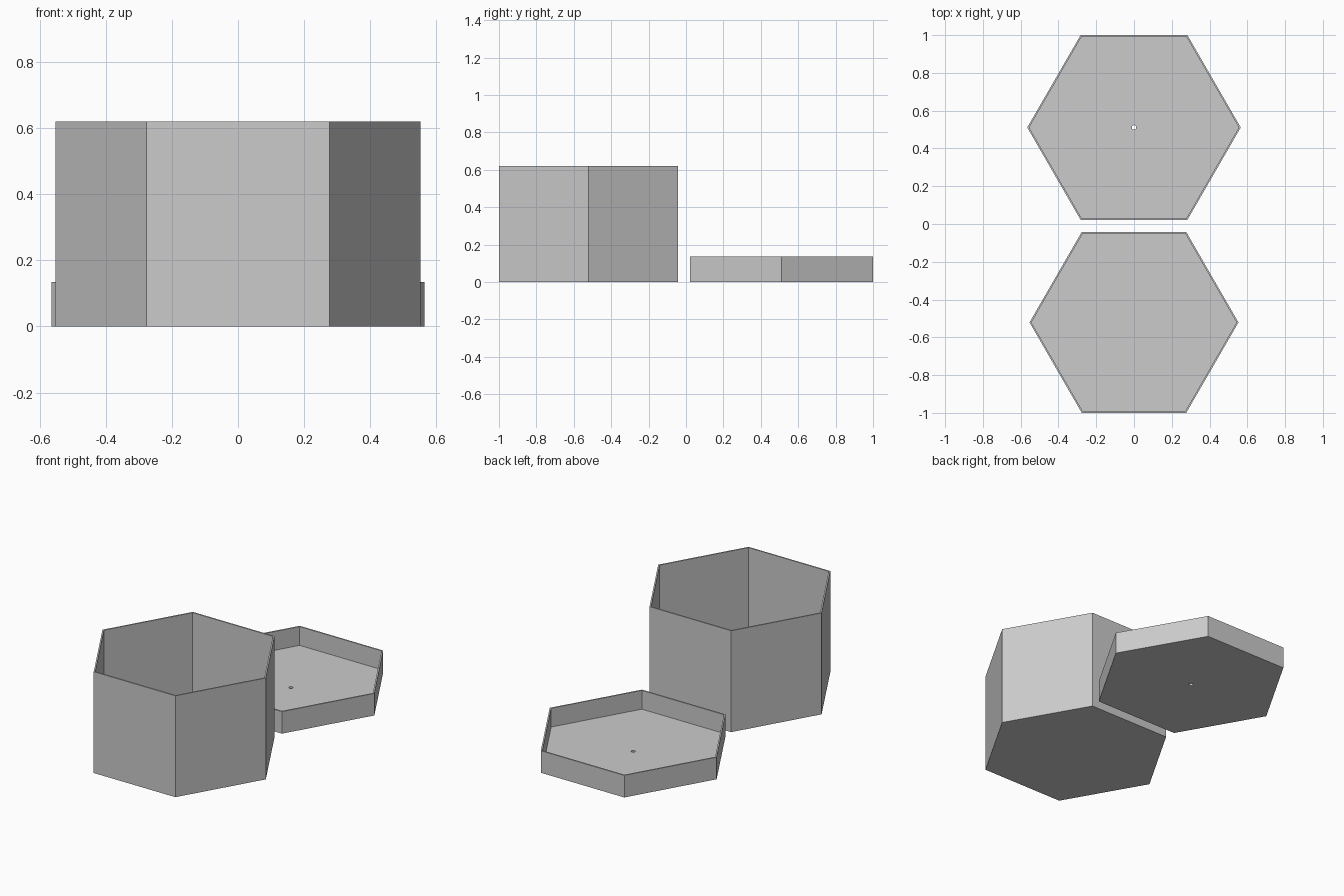
import bpy
import bmesh
from math import cos, sin, tau

cube = bpy.data.objects.get("Cube")
if cube:
    bpy.data.objects.remove(cube, do_unlink=True)

grey = bpy.data.materials.new("light grey")
grey.use_nodes = True
grey.diffuse_color = (0.6, 0.6, 0.6, 1)
grey.node_tree.nodes["Principled BSDF"].inputs["Base Color"].default_value = grey.diffuse_color

WALL = 0.01   # wall thickness measured at the corners
FLOOR = 0.02


def add_object(name, bm, y):
    bmesh.ops.recalc_face_normals(bm, faces=bm.faces)
    mesh = bpy.data.meshes.new(name)
    bm.to_mesh(mesh)
    bm.free()
    mesh.materials.append(grey)
    obj = bpy.data.objects.new(name, mesh)
    obj.location.y = y
    bpy.context.collection.objects.link(obj)
    return obj


def hex_tray(name, radius, height, y):
    """Open hexagonal container with thin walls and a flat floor."""
    bm = bmesh.new()
    inner = radius - WALL
    profile = [(radius, 0), (radius, height), (inner, height), (inner, FLOOR)]
    rings = [[bm.verts.new((r * cos(tau * i / 6), r * sin(tau * i / 6), z))
              for i in range(6)] for r, z in profile]
    for low, high in zip(rings, rings[1:]):
        for i in range(6):
            j = (i + 1) % 6
            bm.faces.new((low[i], low[j], high[j], high[i]))
    bm.faces.new(rings[0])
    bm.faces.new(rings[-1])
    return add_object(name, bm, y)


# Tall box in front, shallow lid lying upside down behind it
hex_tray("box", 0.553, 0.62, -0.521)
lid = hex_tray("lid", 0.565, 0.135, 0.511)

# Small round hole through the middle of the lid
bm = bmesh.new()
bmesh.ops.create_cone(bm, cap_ends=True, segments=24, radius1=0.012,
                      radius2=0.012, depth=0.1)
cutter = add_object("hole_cutter", bm, 0.511)
cutter.hide_render = True
cutter.hide_viewport = True
cutter.display_type = 'WIRE'
hole = lid.modifiers.new("hole", 'BOOLEAN')
hole.operation = 'DIFFERENCE'
hole.solver = 'EXACT'
hole.object = cutter
